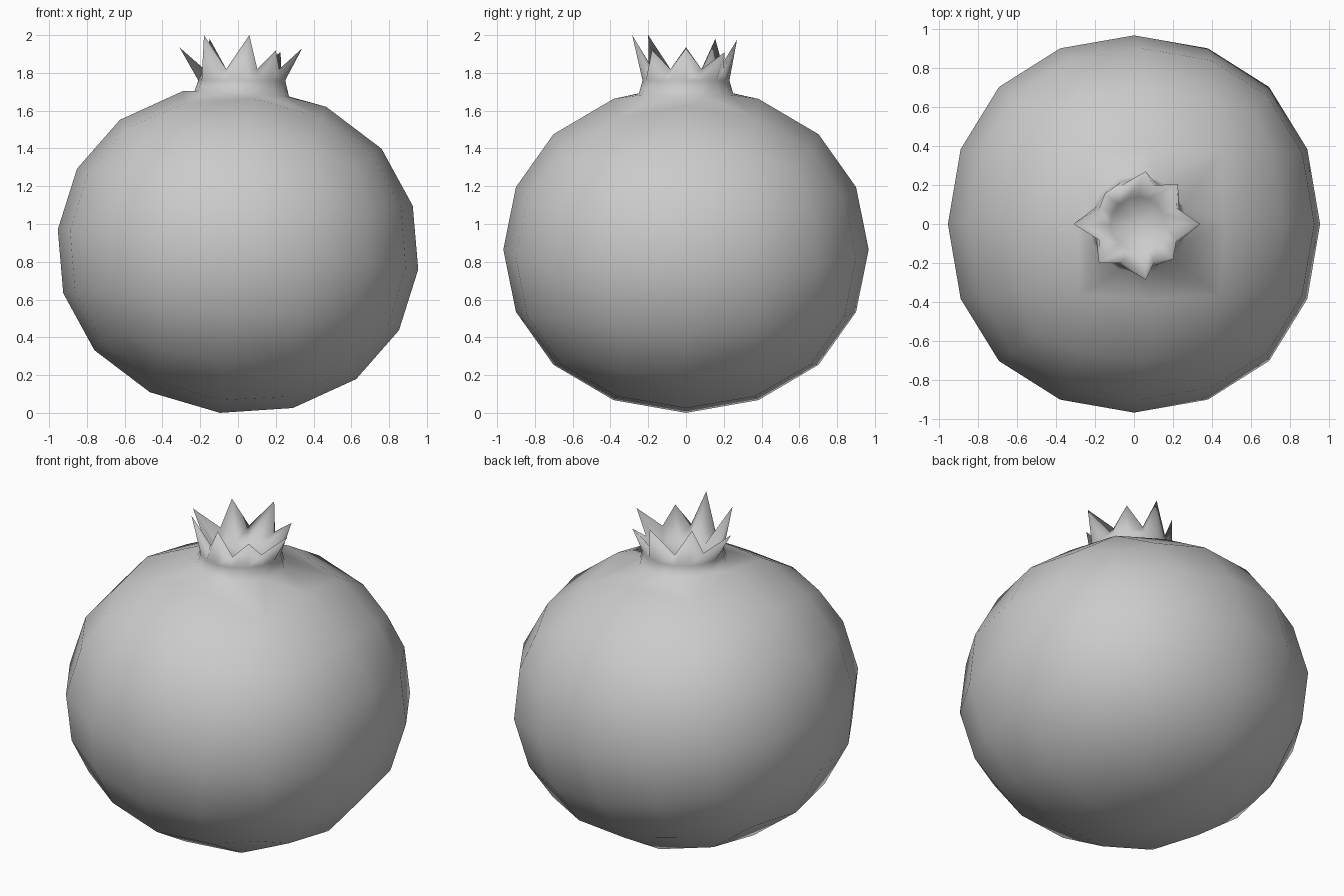
import bpy, bmesh, math
from mathutils import Matrix, Vector

if "Cube" in bpy.data.objects:
    bpy.data.objects.remove(bpy.data.objects["Cube"])

# Round fruit: a twice subdivided cube
bpy.ops.mesh.primitive_cube_add(size=2)
fruit = bpy.context.object
fruit.name = "pomegranate_fruit"
sub = fruit.modifiers.new("round", 'SUBSURF')
sub.levels = 2
bpy.ops.object.modifier_apply(modifier=sub.name)

bm = bmesh.new()
bm.from_mesh(fruit.data)
ext = max(v.co.z for v in bm.verts)
for v in bm.verts:
    t = v.co / ext
    v.co = Vector((0.96 * t.x, 0.967 * t.y,
                   0.87 * t.z * (0.96 + 0.04 * t.z ** 4)))

# Open the top where the crown grows, then lean the body to the right
top = max(bm.verts, key=lambda v: v.co.z)
bmesh.ops.delete(bm, geom=[top], context='VERTS')
edge_verts = {v for e in bm.edges if e.is_boundary for v in e.verts}
edge_ring = sorted(edge_verts,
                   key=lambda v: (math.atan2(v.co.y, v.co.x) + 0.1) % math.tau)
lean = Matrix.Translation((0, 0, 0.865)) @ Matrix.Rotation(math.radians(6.3), 4, 'Y')
bmesh.ops.transform(bm, matrix=lean, verts=bm.verts)

# Crown: stacked rings of 16, the rim alternating spike tips and valleys
N, CX = 16, 0.02


def ring(r, z, slope=0.0):
    out = []
    for i in range(N):
        a = math.tau * i / N
        x = r * math.cos(a)
        out.append(bm.verts.new((CX + x, r * math.sin(a), z + slope * x)))
    return out


def bridge(a, b):
    for i in range(N):
        j = (i + 1) % N
        bm.faces.new((a[i], a[j], b[j], b[i]))


base = ring(0.25, 1.69, -0.06)
waist = ring(0.23, 1.76)
rim = ring(0.215, 1.82)
cup = ring(0.14, 1.745)
tips = [(.34, 0, 1.93), (.225, .205, 1.91), (.06, .27, 1.975), (-.15, .155, 1.98),
        (-.31, 0, 1.935), (-.18, -.2, 2.0), (.06, -.285, 2.0), (.2, -.18, 1.92)]
for k, tip in enumerate(tips):
    rim[2 * k].co = tip
for lower, upper in ((base, waist), (waist, rim), (rim, cup)):
    bridge(lower, upper)
floor = bm.verts.new((CX, 0, 1.72))
for i in range(N):
    bm.faces.new((cup[i], cup[(i + 1) % N], floor))

# Shoulder joining the 8-sided opening to the crown base
for k in range(8):
    b0, b1 = edge_ring[k], edge_ring[(k + 1) % 8]
    r0, r1, r2 = base[2 * k], base[2 * k + 1], base[(2 * k + 2) % N]
    bm.faces.new((b0, r1, r0))
    bm.faces.new((b0, b1, r1))
    bm.faces.new((b1, r2, r1))

bmesh.ops.recalc_face_normals(bm, faces=bm.faces)
for f in bm.faces:
    f.smooth = True
bm.to_mesh(fruit.data)
bm.free()
